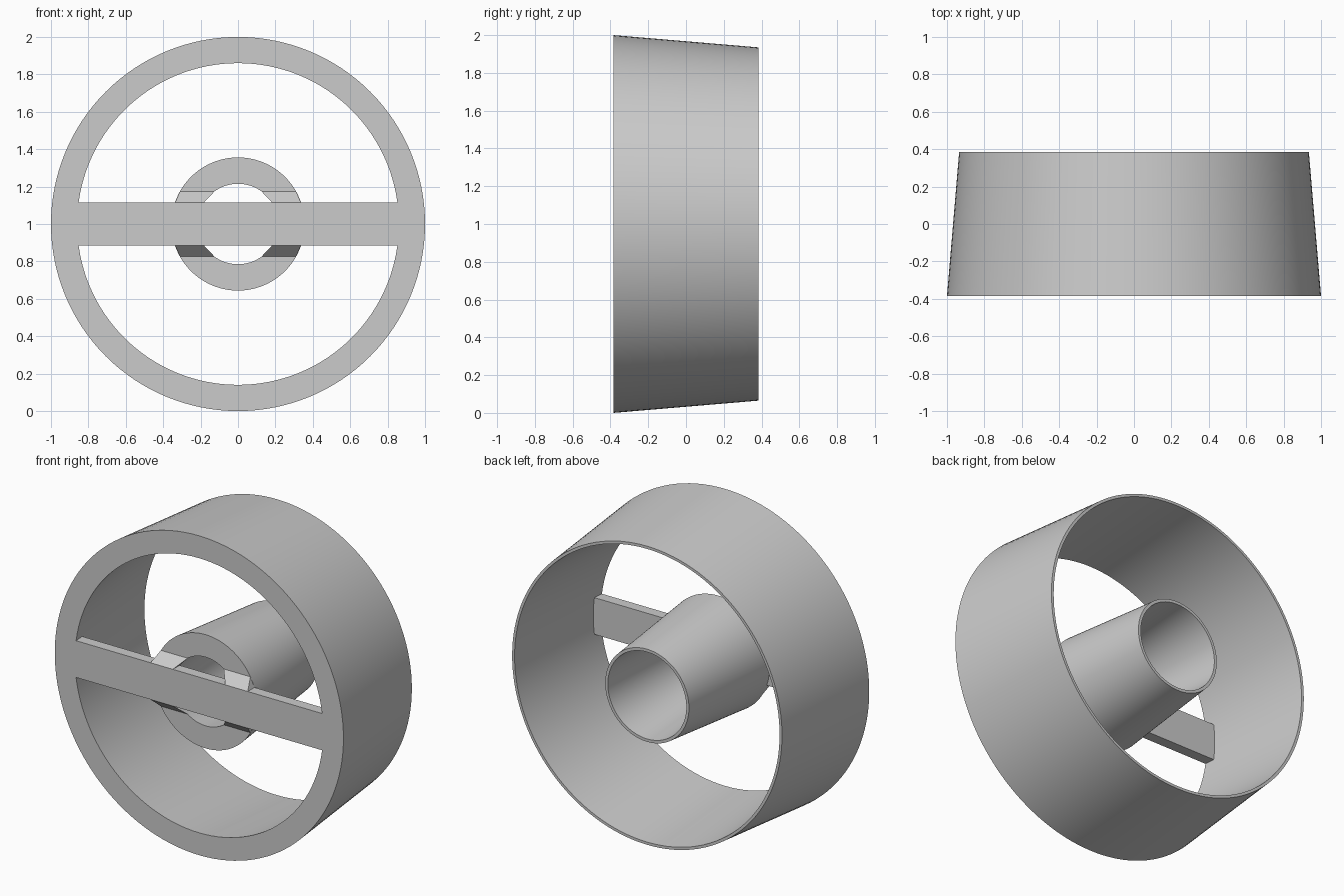
import bpy, bmesh, math

cube = bpy.data.objects.get("Cube")
if cube:
    bpy.data.objects.remove(cube, do_unlink=True)

FRONT, BACK = -0.385, 0.385     # depth range
HUB_FRONT = -0.32               # recessed hub face
BAR_HALF, FLARE_HALF = 0.115, 0.175
CENTRE = 1.0                    # axle height
SIDES = 128

grey = bpy.data.materials.new("plain grey")
grey.use_nodes = True
grey.diffuse_color = (0.6, 0.6, 0.6, 1)
bsdf = next(n for n in grey.node_tree.nodes if n.type == 'BSDF_PRINCIPLED')
bsdf.inputs["Base Color"].default_value = grey.diffuse_color


def finish(name, bm):
    bmesh.ops.recalc_face_normals(bm, faces=bm.faces)
    mesh = bpy.data.meshes.new(name)
    bm.to_mesh(mesh)
    bm.free()
    mesh.materials.append(grey)
    obj = bpy.data.objects.new(name, mesh)
    bpy.context.collection.objects.link(obj)
    bpy.ops.object.select_all(action='DESELECT')
    obj.select_set(True)
    bpy.context.view_layer.objects.active = obj
    bpy.ops.object.shade_smooth_by_angle(angle=math.radians(30))
    return obj


def loft(bm, loops, closed=False):
    """Skin matching vertex loops; cap the ends unless closed."""
    rings = [[bm.verts.new(p) for p in loop] for loop in loops]
    n = len(rings[0])
    pairs = list(zip(rings, rings[1:]))
    if closed:
        pairs.append((rings[-1], rings[0]))
    else:
        bm.faces.new(rings[0])
        bm.faces.new(rings[-1])
    for a, b in pairs:
        for i in range(n):
            j = (i + 1) % n
            bm.faces.new((a[i], a[j], b[j], b[i]))


def tapered_tube(name, profile):
    """Revolve a (radius, y) section about the axle."""
    bm = bmesh.new()
    turns = [math.tau * i / SIDES for i in range(SIDES)]
    loft(bm, [[(r * math.cos(t), y, CENTRE + r * math.sin(t)) for t in turns]
              for r, y in profile], closed=True)
    return finish(name, bm)


# Outer rim and hub, both drafted walls that thin towards the back
tapered_tube("outer_rim", [(1.0, FRONT), (0.935, BACK), (0.918, BACK), (0.86, FRONT)])
tapered_tube("hub", [(0.356, HUB_FRONT), (0.29, BACK), (0.272, BACK), (0.215, HUB_FRONT)])


# Cross bar with ends that follow the rim's inner wall
def bar_outline(radius, y):
    limit = math.asin(BAR_HALF / radius)
    angles = [limit * k / 4 for k in range(-4, 5)]
    angles += [math.pi + a for a in angles]
    return [(radius * math.cos(a), y, CENTRE + radius * math.sin(a)) for a in angles]


bm = bmesh.new()
loft(bm, [bar_outline(0.86, FRONT), bar_outline(0.866, HUB_FRONT + 0.002)])
finish("cross_bar", bm)


# Sloped flares joining the hub face to the bar
def flare_section(radius, sx, sz):
    corners = [(BAR_HALF, FRONT), (BAR_HALF, HUB_FRONT), (FLARE_HALF, HUB_FRONT)]
    return [(sx * math.sqrt(radius ** 2 - h ** 2), y, CENTRE + sz * h)
            for h, y in corners]


for sx, side in ((1, "left"), (-1, "right")):
    for sz, level in ((1, "upper"), (-1, "lower")):
        bm = bmesh.new()
        loft(bm, [flare_section(r, sx, sz) for r in (0.215, 0.356)])
        finish(f"{level}_{side}_hub_flare", bm)
